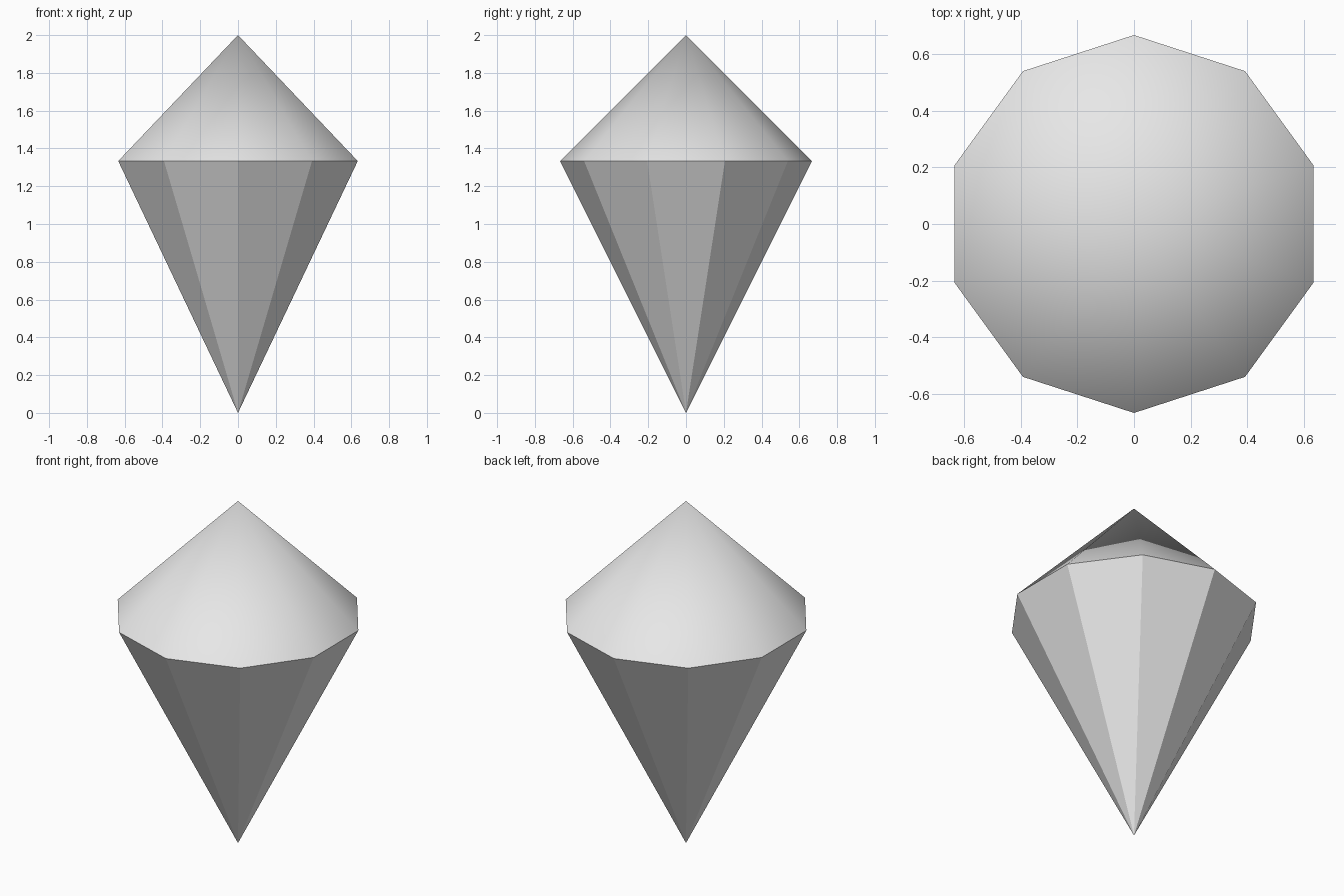
import bpy
import bmesh
import math

SIDES = 10
RADIUS = 2 / 3
RIM_Z = 4 / 3
TOP_Z = 2.0

cube = bpy.data.objects.get("Cube")
if cube:
    bpy.data.objects.remove(cube, do_unlink=True)

# Plain grey stone
stone = bpy.data.materials.new("light_grey")
stone.use_nodes = True
stone.diffuse_color = (0.8, 0.8, 0.8, 1)
stone.node_tree.nodes["Principled BSDF"].inputs["Base Color"].default_value = (0.8, 0.8, 0.8, 1)

# Rim corners, with one corner pointing to the front
bm = bmesh.new()
rim = []
for i in range(SIDES):
    a = math.tau * i / SIDES - math.pi / 2
    rim.append(bm.verts.new((RADIUS * math.cos(a), RADIUS * math.sin(a), RIM_Z)))

# Crown above the rim and long point below it
crown_tip = bm.verts.new((0, 0, TOP_Z))
bottom_tip = bm.verts.new((0, 0, 0))
for i, v in enumerate(rim):
    w = rim[(i + 1) % SIDES]
    bm.faces.new((v, w, crown_tip))
    bm.faces.new((w, v, bottom_tip))

mesh = bpy.data.meshes.new("gem")
bm.to_mesh(mesh)
bm.free()
mesh.materials.append(stone)
gem = bpy.data.objects.new("gem", mesh)
bpy.context.collection.objects.link(gem)

# Soft crown, crisp rim and lower facets
bpy.ops.object.select_all(action="DESELECT")
gem.select_set(True)
bpy.context.view_layer.objects.active = gem
bpy.ops.object.shade_smooth_by_angle(angle=math.radians(30))
